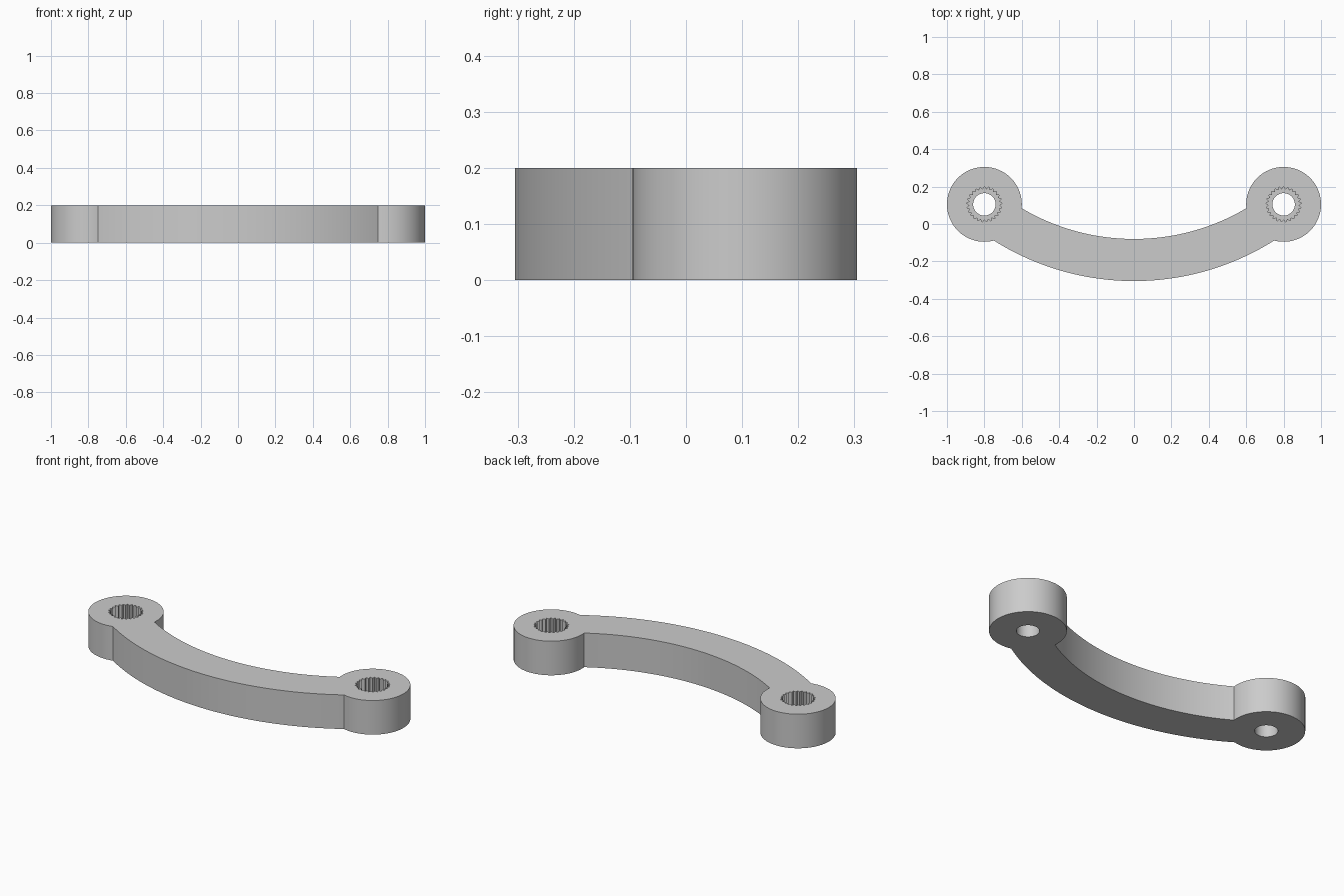
import bpy
import bmesh
from math import acos, atan2, cos, hypot, pi, radians, sin

HEIGHT = 0.2
BOSS_X, BOSS_Y, BOSS_R = 0.8, 0.105, 0.2
ARC_Y, OUTER_R, INNER_R = 1.1, 1.405, 1.18
HOLE_R = 0.06
TEETH, TOOTH_TIP, TOOTH_ROOT = 25, 0.08, 0.095
SOCKET_FLOOR = 0.07

old = bpy.data.objects.get("Cube")
if old:
    bpy.data.objects.remove(old, do_unlink=True)

grey = bpy.data.materials.new("light grey plastic")
grey.use_nodes = True
colour = (0.6, 0.6, 0.6, 1)
grey.diffuse_color = colour
grey.node_tree.nodes["Principled BSDF"].inputs["Base Color"].default_value = colour


def arc(cx, cy, r, start, end, steps):
    angles = [start + (end - start) * i / steps for i in range(steps + 1)]
    return [(cx + r * cos(a), cy + r * sin(a)) for a in angles]


def prism(name, outline, z0, z1):
    """Extrude a closed outline between two heights."""
    bm = bmesh.new()
    face = bm.faces.new([bm.verts.new((x, y, z0)) for x, y in outline])
    top = bmesh.ops.extrude_face_region(bm, geom=[face])["geom"]
    verts = [v for v in top if isinstance(v, bmesh.types.BMVert)]
    bmesh.ops.translate(bm, verts=verts, vec=(0, 0, z1 - z0))
    bmesh.ops.recalc_face_normals(bm, faces=bm.faces)
    mesh = bpy.data.meshes.new(name)
    bm.to_mesh(mesh)
    bm.free()
    mesh.materials.append(grey)
    obj = bpy.data.objects.new(name, mesh)
    bpy.context.collection.objects.link(obj)
    return obj


def meeting_angle(r):
    """Angle on an arm arc where it runs into the right boss."""
    dx, dy = BOSS_X, BOSS_Y - ARC_Y
    d = hypot(dx, dy)
    return atan2(dy, dx) - acos((r * r + d * d - BOSS_R ** 2) / (2 * r * d))


# Outline: outer arm edge, right boss, inner arm edge, left boss
a_out, a_in = meeting_angle(OUTER_R), meeting_angle(INNER_R)
outer = arc(0, ARC_Y, OUTER_R, -pi - a_out, a_out, 64)
inner = arc(0, ARC_Y, INNER_R, a_in, -pi - a_in, 64)
start = atan2(outer[-1][1] - BOSS_Y, outer[-1][0] - BOSS_X)
end = atan2(inner[0][1] - BOSS_Y, inner[0][0] - BOSS_X) % (2 * pi)
boss = arc(BOSS_X, BOSS_Y, BOSS_R, start, end, 72)[1:-1]
left_boss = [(-x, y) for x, y in reversed(boss)]
link = prism("curved_link_arm", outer + boss + inner + left_boss, 0, HEIGHT)

# Screw holes and toothed sockets cut into both bosses
cutters = []
for side, x in (("left", BOSS_X), ("right", -BOSS_X)):
    hole = arc(x, BOSS_Y, HOLE_R, 0, 2 * pi, 48)[:-1]
    teeth = []
    for i in range(TEETH * 2):
        r = TOOTH_ROOT if i % 2 == 0 else TOOTH_TIP
        a = pi / 2 + pi * i / TEETH
        teeth.append((x + r * cos(a), BOSS_Y + r * sin(a)))
    cutters.append(prism(side + "_screw_hole_cutter", hole, -0.1, HEIGHT + 0.1))
    cutters.append(prism(side + "_socket_cutter", teeth, SOCKET_FLOOR, HEIGHT + 0.1))

bpy.ops.object.select_all(action="DESELECT")
bpy.context.view_layer.objects.active = link
link.select_set(True)
for cutter in cutters:
    cutter.hide_render = True
    mod = link.modifiers.new(cutter.name, "BOOLEAN")
    mod.operation = "DIFFERENCE"
    mod.solver = "EXACT"
    mod.object = cutter
    bpy.ops.object.modifier_apply(modifier=mod.name)
for cutter in cutters:
    bpy.data.objects.remove(cutter, do_unlink=True)

bpy.ops.object.shade_smooth_by_angle(angle=radians(30))
